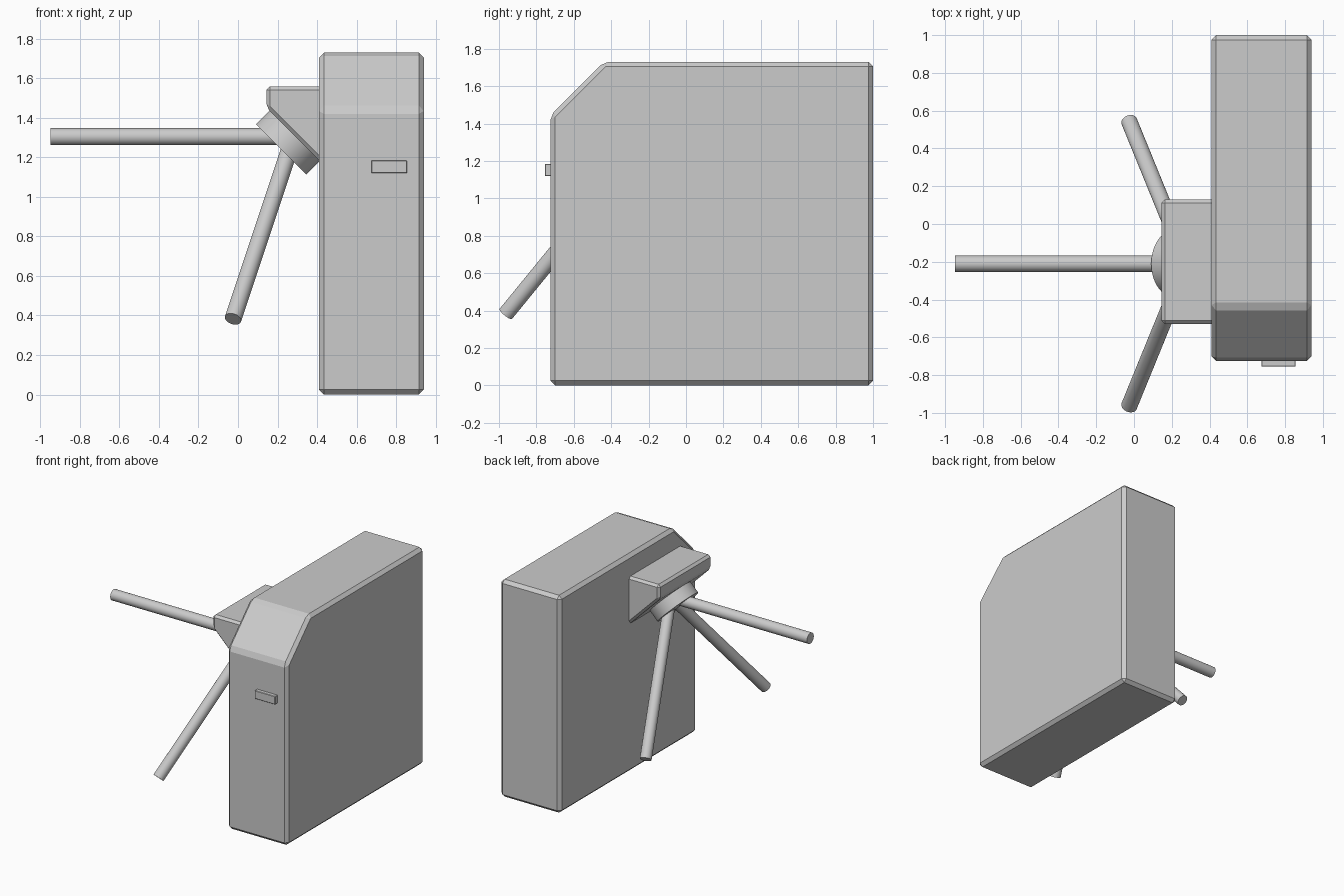
import bpy
import bmesh
import math
from mathutils import Vector, Matrix

default = bpy.data.objects.get("Cube")
if default:
    bpy.data.objects.remove(default, do_unlink=True)

# Single painted metal colour
COLOUR = (0.6, 0.6, 0.6, 1.0)
metal = bpy.data.materials.new("light_grey_metal")
metal.use_nodes = True
metal.diffuse_color = COLOUR
metal.node_tree.nodes["Principled BSDF"].inputs["Base Color"].default_value = COLOUR


def add_object(name, bm):
    bmesh.ops.recalc_face_normals(bm, faces=bm.faces[:])
    mesh = bpy.data.meshes.new(name)
    bm.to_mesh(mesh)
    bm.free()
    mesh.materials.append(metal)
    obj = bpy.data.objects.new(name, mesh)
    bpy.context.collection.objects.link(obj)
    return obj


def extruded(name, outline, sweep, bevel):
    """Extrude a planar outline along a vector and chamfer every edge."""
    bm = bmesh.new()
    face = bm.faces.new([bm.verts.new(p) for p in outline])
    result = bmesh.ops.extrude_face_region(bm, geom=[face], use_keep_orig=True)
    moved = [v for v in result["geom"] if isinstance(v, bmesh.types.BMVert)]
    bmesh.ops.translate(bm, verts=moved, vec=sweep)
    obj = add_object(name, bm)
    mod = obj.modifiers.new("chamfer", 'BEVEL')
    mod.width = bevel
    mod.segments = 1
    mod.limit_method = 'ANGLE'
    return obj


def rod(name, start, end, radius, sides):
    """Capped cylinder between two points."""
    axis = end - start
    bm = bmesh.new()
    turn = axis.to_track_quat('Z', 'Y').to_matrix().to_4x4()
    bmesh.ops.create_cone(bm, cap_ends=True, segments=sides, radius1=radius,
                          radius2=radius, depth=axis.length,
                          matrix=Matrix.Translation((start + end) / 2) @ turn)
    obj = add_object(name, bm)
    bpy.ops.object.select_all(action='DESELECT')
    obj.select_set(True)
    bpy.context.view_layer.objects.active = obj
    bpy.ops.object.shade_smooth_by_angle(angle=math.radians(35))
    return obj


# Cabinet with a sloped front top corner
side = [(-0.725, 0), (1, 0), (1, 1.73), (-0.44, 1.73), (-0.725, 1.445)]
extruded("cabinet", [(0.41, y, z) for y, z in side], (0.53, 0, 0), 0.025)

# Wedge housing whose hidden end sits inside the cabinet
wedge = [(0.46, 1.56), (0.145, 1.56), (0.145, 1.45), (0.46, 1.135)]
extruded("hub_housing", [(x, -0.53, z) for x, z in wedge], (0, 0.66, 0), 0.018)

# Card reader plate on the cabinet front
reader = [(0.675, 1.12), (0.855, 1.12), (0.855, 1.185), (0.675, 1.185)]
extruded("card_reader", [(x, -0.755, z) for x, z in reader], (0, 0.04, 0), 0.003)

# Tilted rotating hub
pivot = Vector((0.282, -0.21, 1.305))
axis = Vector((-1, 0, -1)).normalized()
rod("rotor_hub", pivot - axis * 0.01, pivot + axis * 0.09, 0.18, 64)

# Three barrier arms spaced evenly around the hub axis
for i, label in enumerate(("side", "front", "back")):
    direction = Matrix.Rotation(math.radians(120 * i), 3, axis) @ Vector((-1, 0, 0))
    rod(f"{label}_barrier_arm", pivot, pivot + direction * 1.23, 0.043, 32)
